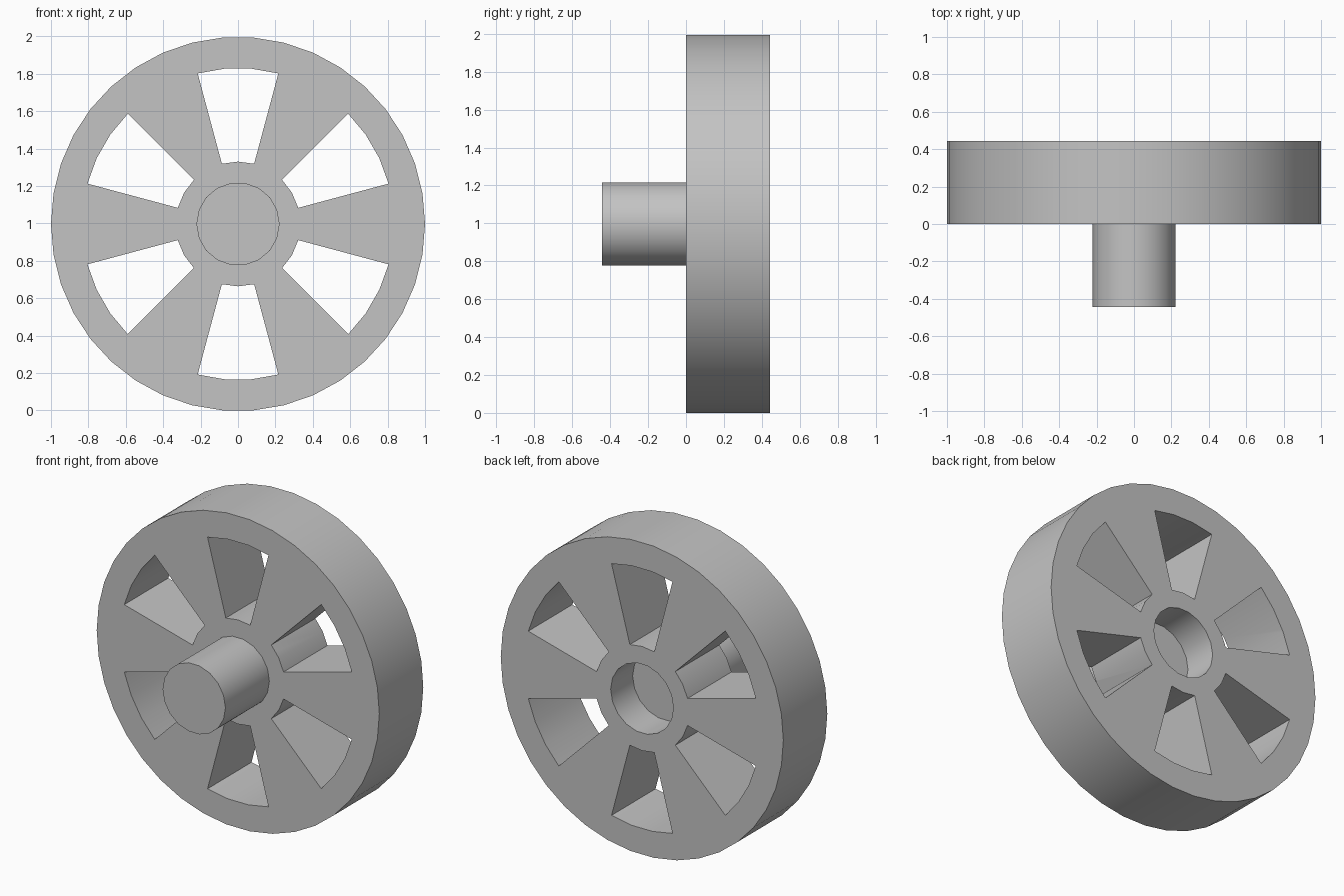
import bpy
import bmesh
from math import cos, sin, tau, pi, radians

cube = bpy.data.objects.get("Cube")
if cube:
    bpy.data.objects.remove(cube, do_unlink=True)

UNIT = 1 / 18                      # wheel radius is 18 units
CENTRE_Z = cos(pi / 38)            # the wheel rests on a flat of its rim

grey = bpy.data.materials.new("plain_grey")
grey.use_nodes = True
colour = (0.55, 0.55, 0.55, 1)
grey.diffuse_color = colour
grey.node_tree.nodes["Principled BSDF"].inputs["Base Color"].default_value = colour


def arc(radius, start, end, steps):
    """Points on an arc in the XZ plane, both ends included."""
    angles = [start + (end - start) * i / steps for i in range(steps + 1)]
    return [(radius * cos(a), radius * sin(a)) for a in angles]


def circle(radius, sides):
    return arc(radius, 0, tau, sides)[:-1]


def prism(name, outlines, y_front, y_back):
    """Extrude closed XZ outlines along Y into one object."""
    bm = bmesh.new()
    for outline in outlines:
        face = bm.faces.new([bm.verts.new((x * UNIT, y_front * UNIT, z * UNIT + CENTRE_Z))
                             for x, z in outline])
        grown = bmesh.ops.extrude_face_region(bm, geom=[face], use_keep_orig=True)
        moved = [v for v in grown["geom"] if isinstance(v, bmesh.types.BMVert)]
        bmesh.ops.translate(bm, verts=moved, vec=(0, (y_back - y_front) * UNIT, 0))
    bmesh.ops.recalc_face_normals(bm, faces=bm.faces)
    mesh = bpy.data.meshes.new(name)
    bm.to_mesh(mesh)
    bm.free()
    mesh.materials.append(grey)
    obj = bpy.data.objects.new(name, mesh)
    bpy.context.collection.objects.link(obj)
    return obj


def combine(target, tool, operation):
    """Apply a boolean and discard the helper."""
    tool.hide_render = True
    mod = target.modifiers.new(tool.name, "BOOLEAN")
    mod.operation, mod.solver, mod.object = operation, "EXACT", tool
    bpy.context.view_layer.objects.active = target
    bpy.ops.object.modifier_apply(modifier=mod.name)
    bpy.data.objects.remove(tool, do_unlink=True)


# Wheel disc with the axle peg on its front
wheel = prism("spoked_wheel", [circle(18, 38)], 0, 8)
combine(wheel, prism("axle_peg", [circle(4, 18)], -8, 2), "UNION")

# Six wedge openings that leave six spokes
half = radians(15)
slots = []
for i in range(6):
    mid = pi / 2 + i * tau / 6
    slots.append(arc(15, mid - half, mid + half, 3) + arc(6, mid + half, mid - half, 2))
combine(wheel, prism("slot_cutter", slots, -1, 9), "DIFFERENCE")

# Blind socket in the back
combine(wheel, prism("socket_cutter", [circle(4, 18)], 4, 9), "DIFFERENCE")

# Smooth rim and peg, crisp edges
bpy.ops.object.select_all(action="DESELECT")
wheel.select_set(True)
bpy.context.view_layer.objects.active = wheel
bpy.ops.object.shade_smooth_by_angle(angle=radians(30))
